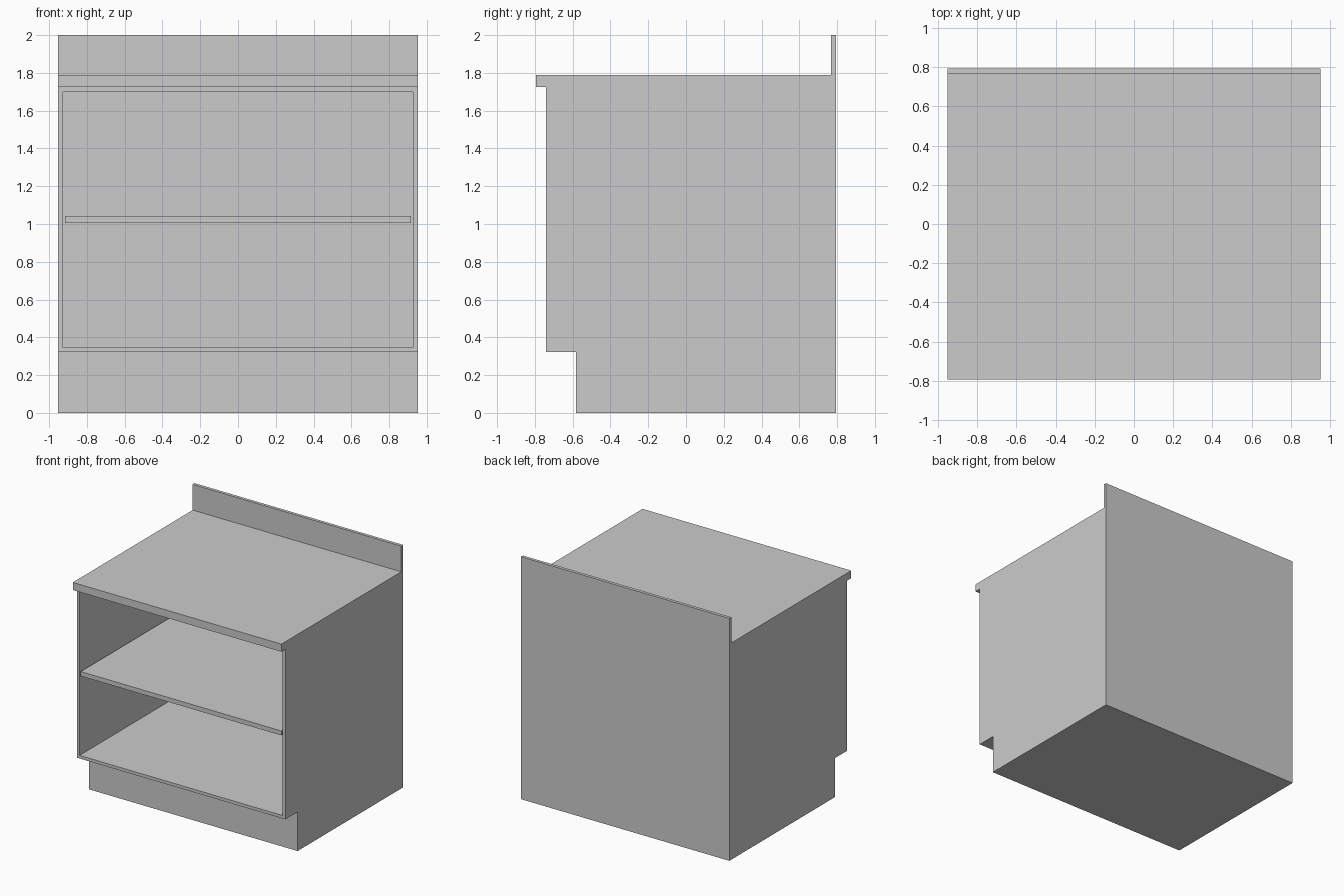
import bpy, bmesh
from mathutils import Vector

if "Cube" in bpy.data.objects:
    bpy.data.objects.remove(bpy.data.objects["Cube"])

HALF_W = 0.952      # half cabinet width
BOARD = 0.036       # board thickness
FRONT = -0.742      # front plane of the carcass
BACK = 0.794


def new_object(name, bm):
    bmesh.ops.recalc_face_normals(bm, faces=bm.faces)
    mesh = bpy.data.meshes.new(name)
    bm.to_mesh(mesh)
    bm.free()
    obj = bpy.data.objects.new(name, mesh)
    bpy.context.collection.objects.link(obj)
    return obj


def extrude_profile(points, half_width):
    """Extrude a (y, z) outline along x, centred on x = 0."""
    bm = bmesh.new()
    face = bm.faces.new([bm.verts.new((-half_width, y, z)) for y, z in points])
    ext = bmesh.ops.extrude_face_region(bm, geom=[face])
    verts = [g for g in ext["geom"] if isinstance(g, bmesh.types.BMVert)]
    bmesh.ops.translate(bm, verts=verts, vec=(2 * half_width, 0, 0))
    bmesh.ops.recalc_face_normals(bm, faces=bm.faces)
    return bm


# Cabinet body: toe kick, carcass, counter lip and backsplash in one side profile
body = extrude_profile([
    (-0.583, 0), (-0.583, 0.322), (FRONT, 0.322), (FRONT, 1.725),
    (-BACK, 1.725), (-BACK, 1.788), (0.768, 1.788), (0.768, 2.0),
    (BACK, 2.0), (BACK, 0)], HALF_W)

# Open compartment: inset the front face and push it back to the rear panel
front = min(body.faces, key=lambda f: (f.calc_center_median() - Vector((0, FRONT, 1.02))).length)
bmesh.ops.inset_region(body, faces=[front], thickness=BOARD)
ext = bmesh.ops.extrude_discrete_faces(body, faces=[front])
bmesh.ops.translate(body, verts=ext["faces"][0].verts, vec=(0, BACK - BOARD - FRONT, 0))
new_object("cabinet_body", body)

# Middle shelf, flush with the front
shelf = extrude_profile([
    (FRONT, 1.005), (FRONT, 1.042), (BACK - BOARD, 1.042), (BACK - BOARD, 1.005)],
    HALF_W - BOARD)
new_object("shelf", shelf)
